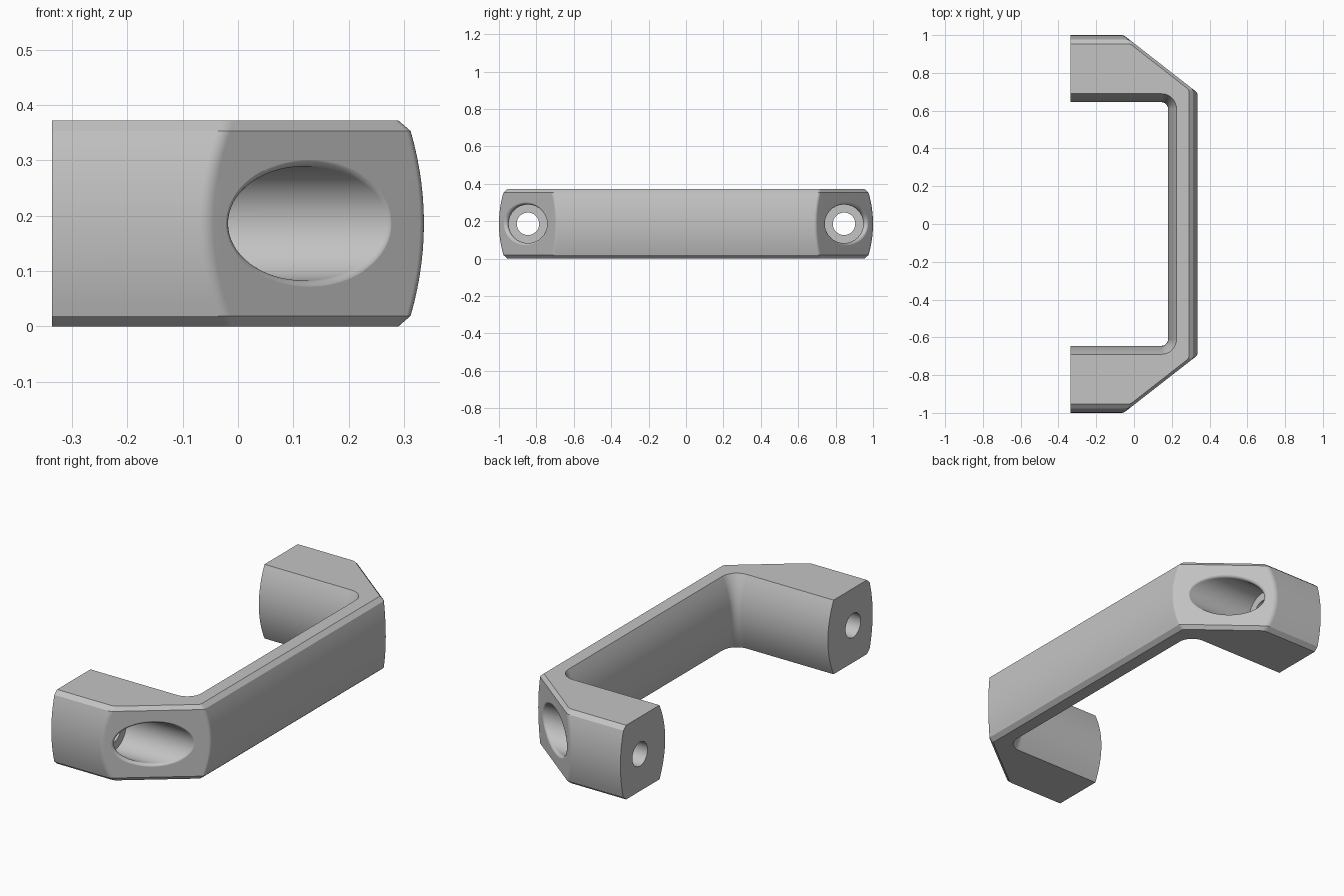
import bpy, bmesh
from math import pi, cos, sin
from mathutils import Vector

cube = bpy.data.objects.get("Cube")
if cube:
    bpy.data.objects.remove(cube)

HEIGHT, END_X = 0.372, -0.336
MID = HEIGHT / 2
CHAMFER = 0.019
SLOPE = 0.78                       # fall of the diagonal face in plan
LENGTH = (1 + SLOPE ** 2) ** 0.5
DIAG_C = 1 - SLOPE * 0.055         # diagonal plane: SLOPE * x + y = DIAG_C
HOLE_Y, BORE_R, SCREW_R, RIM = 0.845, 0.103, 0.06, 0.016
FLOOR_X = -0.1


def fillet(a, p, b, r, n):
    """Round the plan corner p between a and b with radius r."""
    a, p, b = Vector(a), Vector(p), Vector(b)
    u, v = (a - p).normalized(), (b - p).normalized()
    half = u.angle(v) / 2
    centre = p + (u + v).normalized() * (r / sin(half))
    t = r * cos(half) / sin(half)
    s, e = (p + u * t - centre).normalized(), (p + v * t - centre).normalized()
    return [centre + s.slerp(e, i / n) * r for i in range(n + 1)]


def mirrored(half):
    """Extend a path from the +y leg to the -y leg."""
    return half + [Vector((p.x, -p.y)) for p in reversed(half)]


def outline(z):
    """Plan outline of the handle at height z."""
    k = abs(z - MID)
    flat = MID - CHAMFER
    inset = max(0, (k - flat) / CHAMFER)
    bulge = 0.024 * min(1, k / flat) ** 2
    leg_y = 1 - bulge - 0.022 * inset
    bar_x = 0.336 - bulge - 0.022 * inset
    c = DIAG_C - 0.015 * inset * LENGTH
    start = (END_X, leg_y)
    knee = ((c - leg_y) / SLOPE, leg_y)
    elbow = (bar_x, c - SLOPE * bar_x)
    outer = [Vector(start)]
    outer += fillet(start, knee, elbow, 0.04, 4)
    outer += fillet(knee, elbow, (bar_x, 0), 0.02, 4)
    # inner grip side is a full-height bulge
    s = 0.045 * (k / MID) ** 2
    corner = (0.18 + s, 0.645 + s)
    inner = [Vector((END_X, corner[1]))]
    inner += fillet(inner[0], corner, (corner[0], 0), 0.035 + s, 8)
    return mirrored(outer) + mirrored(inner)[::-1]


def loft(name, rings):
    """Closed solid through rings of equal point count."""
    bm = bmesh.new()
    rows = [[bm.verts.new(p) for p in ring] for ring in rings]
    n = len(rows[0])
    for lo, hi in zip(rows, rows[1:]):
        for i in range(n):
            j = (i + 1) % n
            bm.faces.new((lo[i], lo[j], hi[j], hi[i]))
    bm.faces.new(rows[0][::-1])
    bm.faces.new(rows[-1])
    bmesh.ops.recalc_face_normals(bm, faces=bm.faces)
    mesh = bpy.data.meshes.new(name)
    bm.to_mesh(mesh)
    bm.free()
    obj = bpy.data.objects.new(name, mesh)
    bpy.context.collection.objects.link(obj)
    return obj


def bore_cutter(side):
    """Screw hole, counterbore and rounded rim as one lofted cutter."""
    n, arc = 64, 8
    normal = Vector((SLOPE, 1, 0)) / LENGTH
    angles = [2 * pi * i / n for i in range(n)]

    def circle(x, r):
        return [Vector((x, HOLE_Y + r * cos(t), MID + r * sin(t))) for t in angles]

    rings = [circle(END_X - 0.1, SCREW_R), circle(FLOOR_X, SCREW_R), circle(FLOOR_X, BORE_R)]
    for k in range(arc + 1):
        ring = []
        for t in angles:
            radial = Vector((0, cos(t), sin(t)))
            c = Vector((0, HOLE_Y, MID)) + radial * (BORE_R + RIM)
            c.x = (DIAG_C - (RIM - 0.0005) * LENGTH - c.y) / SLOPE
            ring.append(c + (-radial).slerp(normal, k / arc) * RIM)
        rings.append(ring)
    rings.append([p + normal * 0.1 for p in rings[-1]])
    for ring in rings:
        for p in ring:
            p.y *= side
    return loft("bore_cutter", rings)


# Handle body
steps = 14
levels = [0] + [CHAMFER + (HEIGHT - 2 * CHAMFER) * i / steps for i in range(steps + 1)] + [HEIGHT]
handle = loft("pull_handle", [[(p.x, p.y, z) for p in outline(z)] for z in levels])

bpy.ops.object.select_all(action='DESELECT')
bpy.context.view_layer.objects.active = handle
handle.select_set(True)

# Counterbored screw holes through both legs
for side in (1, -1):
    cutter = bore_cutter(side)
    cutter.hide_render = True
    mod = handle.modifiers.new("bore", 'BOOLEAN')
    mod.operation = 'DIFFERENCE'
    mod.solver = 'EXACT'
    mod.object = cutter
    bpy.ops.object.modifier_apply(modifier=mod.name)
    bpy.data.objects.remove(cutter)

# Single satin grey
grey = bpy.data.materials.new("satin_grey")
grey.use_nodes = True
colour = (0.55, 0.55, 0.55, 1)
grey.diffuse_color = colour
grey.node_tree.nodes["Principled BSDF"].inputs["Base Color"].default_value = colour
handle.data.materials.clear()
handle.data.materials.append(grey)

# Smooth curves, crisp chamfers
bpy.ops.object.shade_smooth_by_angle(angle=0.45)
weighted = handle.modifiers.new("weighted_normals", 'WEIGHTED_NORMAL')
weighted.keep_sharp = True
